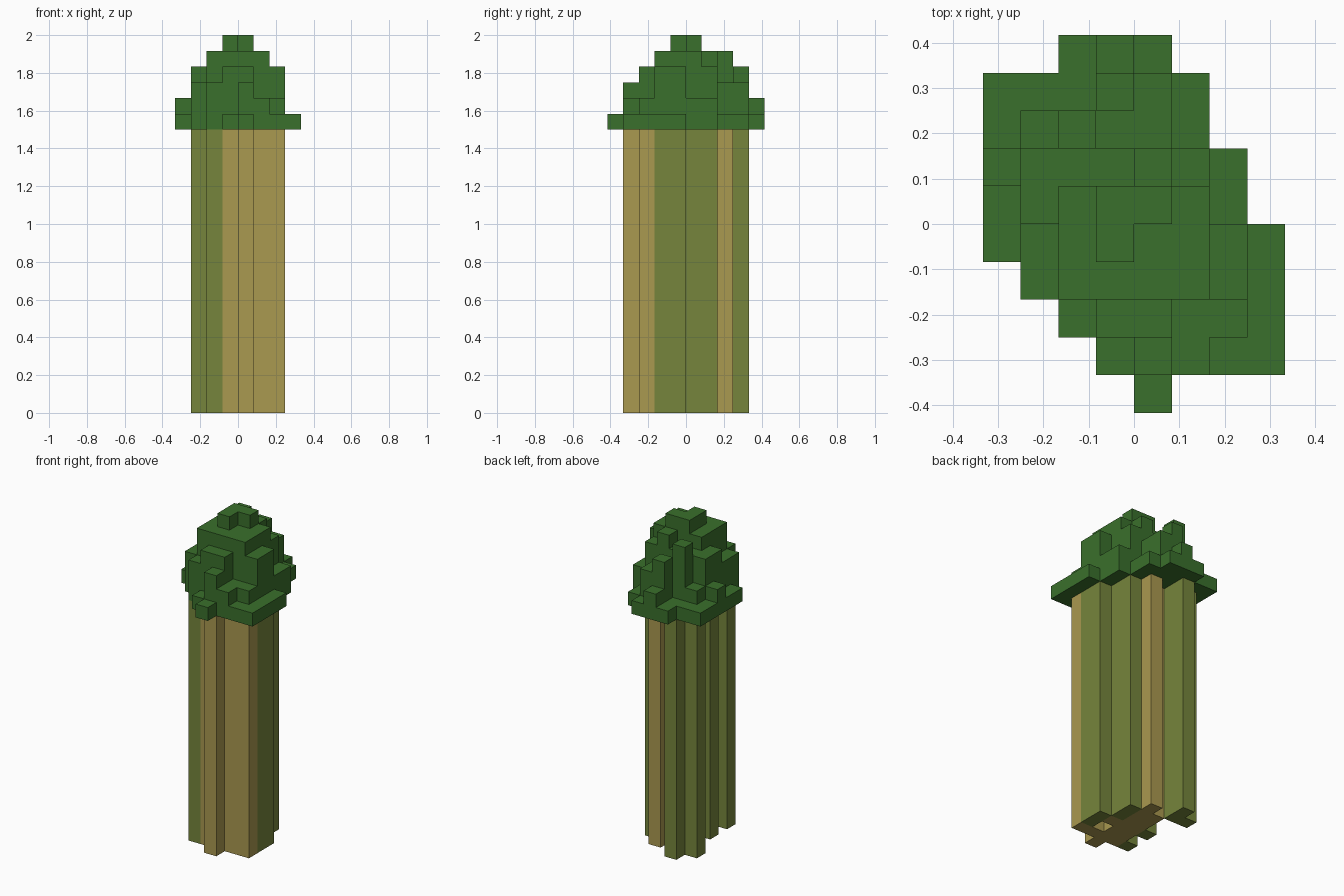
import bpy
import bmesh

cube = bpy.data.objects.get("Cube")
if cube:
    bpy.data.objects.remove(cube, do_unlink=True)

UNIT = 1 / 12          # edge of one block
STALK_TOP = 18         # stalk height in blocks
SIDES = [(1, 0), (-1, 0), (0, 1), (0, -1)]


def make_material(name, colour):
    mat = bpy.data.materials.new(name)
    mat.use_nodes = True
    mat.diffuse_color = (*colour, 1)
    bsdf = mat.node_tree.nodes["Principled BSDF"]
    bsdf.inputs["Base Color"].default_value = (*colour, 1)
    bsdf.inputs["Roughness"].default_value = 0.9
    return mat


leaf_green = make_material("leaf green", (0.042, 0.162, 0.025))
stem_green = make_material("stem green", (0.181, 0.235, 0.045))
stem_tan = make_material("stem tan", (0.402, 0.319, 0.080))

# Plan of the crown, back row first: a is one block high, f is six
CROWN = [
    "..aba...",
    "aaadca..",
    "abecca..",
    "bdddedb.",
    "adeffeb.",
    "acefeeda",
    ".ceeeeda",
    "..cddbba",
    "...acbaa",
    "....a...",
]

# Plan of the stalks, back row first: g is green, y is tan
STALKS = [
    "..g.....",
    ".gg.y...",
    "...yyg..",
    "...yyg..",
    "..gyyyg.",
    "...yy.g.",
    "..gyyyy.",
    "....y...",
]


def read_plan(rows):
    """Turn a plan into a letter for each occupied (x, y) cell."""
    half = len(rows) // 2
    return {(col - 4, half - 1 - row): letter
            for row, line in enumerate(rows)
            for col, letter in enumerate(line) if letter != "."}


def build_blocks(name, heights, base, step, materials, pick, cap=True):
    """Build the outer faces of block columns standing on a common base."""
    bm = bmesh.new()

    def quad(points, index):
        verts = [bm.verts.new([c * UNIT for c in p]) for p in points]
        bm.faces.new(verts).material_index = index

    for (x, y), height in heights.items():
        index = pick(x, y)
        corners = [(x, y), (x + 1, y), (x + 1, y + 1), (x, y + 1)]
        quad([(*c, base) for c in reversed(corners)], index)
        if cap:
            quad([(*c, base + height) for c in corners], index)
        for dx, dy in SIDES:
            # Edge shared with the neighbour, ordered to face outwards
            cx, cy = x + 0.5 + dx / 2, y + 0.5 + dy / 2
            p = (cx + dy / 2, cy - dx / 2)
            q = (cx - dy / 2, cy + dx / 2)
            start = heights.get((x + dx, y + dy), 0)
            for low in range(start, height, step):
                z0, z1 = base + low, base + low + step
                quad([(*p, z0), (*q, z0), (*q, z1), (*p, z1)], index)

    bmesh.ops.remove_doubles(bm, verts=bm.verts[:], dist=UNIT / 100)
    mesh = bpy.data.meshes.new(name)
    bm.to_mesh(mesh)
    bm.free()
    for mat in materials:
        mesh.materials.append(mat)
    obj = bpy.data.objects.new(name, mesh)
    bpy.context.collection.objects.link(obj)
    return obj


# Bundle of stalks, coloured column by column
stalks = read_plan(STALKS)
build_blocks("stalk_bundle", {cell: STALK_TOP for cell in stalks}, 0, STALK_TOP,
             [stem_green, stem_tan], lambda x, y: int(stalks[x, y] == "y"), cap=False)

# Stepped leafy crown
crown = {cell: "abcdef".index(c) + 1 for cell, c in read_plan(CROWN).items()}
build_blocks("leafy_crown", crown, STALK_TOP, 1, [leaf_green], lambda x, y: 0)
